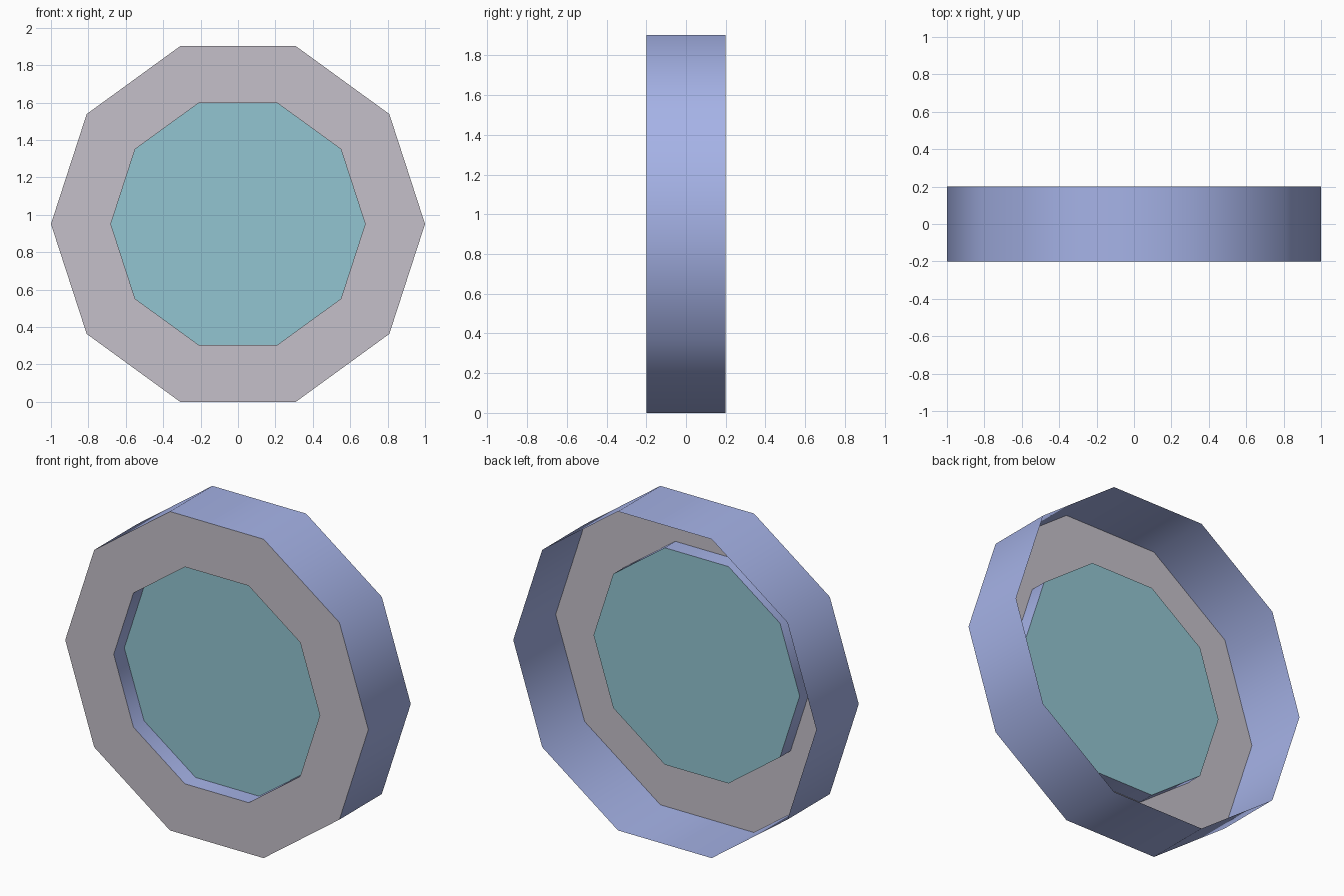
import bpy, bmesh
from math import sin, cos, pi, radians

SIDES = 10
OUTER, INNER = 1.0, 0.68
FRONT, BACK, RECESS = -0.2, 0.2, -0.1
CENTRE_Z = OUTER * cos(pi / SIDES)

cube = bpy.data.objects.get("Cube")
if cube:
    bpy.data.objects.remove(cube, do_unlink=True)


def material(name, rgb):
    mat = bpy.data.materials.new(name)
    mat.use_nodes = True
    mat.diffuse_color = (*rgb, 1)
    bsdf = next(n for n in mat.node_tree.nodes if n.type == "BSDF_PRINCIPLED")
    bsdf.inputs["Base Color"].default_value = (*rgb, 1)
    return mat


def ring(bm, radius, y):
    """Ten-sided loop of vertices standing upright at depth y."""
    angles = [2 * pi * i / SIDES for i in range(SIDES)]
    return [bm.verts.new((radius * cos(a), y, CENTRE_Z + radius * sin(a))) for a in angles]


def part(name, mat, start, end=None):
    """Band between two (radius, depth) loops, or a filled panel if only one is given."""
    bm = bmesh.new()
    a = ring(bm, *start)
    if end:
        b = ring(bm, *end)
        for i in range(SIDES):
            j = (i + 1) % SIDES
            bm.faces.new((a[i], a[j], b[j], b[i]))
    else:
        bm.faces.new(a)
    mesh = bpy.data.meshes.new(name)
    bm.to_mesh(mesh)
    bm.free()
    mesh.materials.append(mat)
    obj = bpy.data.objects.new(name, mesh)
    bpy.context.collection.objects.link(obj)
    return obj


blue = material("periwinkle blue", (0.38, 0.45, 0.80))
grey = material("warm grey", (0.56, 0.53, 0.59))
teal = material("pale teal", (0.29, 0.56, 0.64))

# Outer wall, open at the back
wall = part("outer_wall", blue, (OUTER, BACK), (OUTER, FRONT))
# Flat front frame
part("front_frame", grey, (OUTER, FRONT), (INNER, FRONT))
# Short wall stepping back to the panel
step = part("recess_wall", blue, (INNER, FRONT), (INNER, RECESS))
# Recessed panel
part("centre_panel", teal, (INNER, RECESS))

# Soft shading around the curved walls
bpy.ops.object.select_all(action="DESELECT")
for obj in (wall, step):
    obj.select_set(True)
bpy.context.view_layer.objects.active = wall
bpy.ops.object.shade_smooth_by_angle(angle=radians(50))
